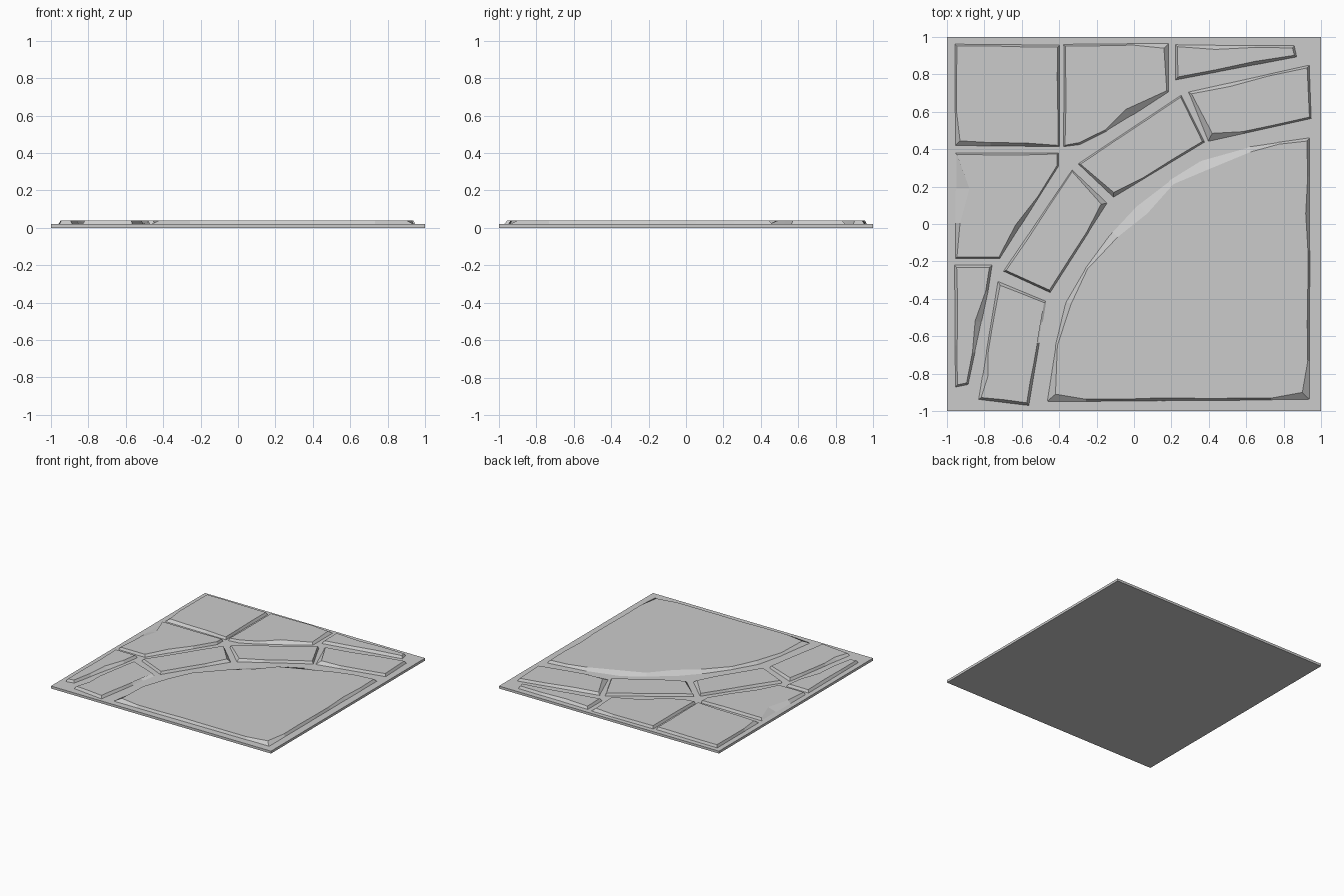
import bpy, bmesh, random
from mathutils import Vector

if "Cube" in bpy.data.objects:
    bpy.data.objects.remove(bpy.data.objects["Cube"])

random.seed(4)
GROUT, TOP = 0.02, 0.04


def make_object(name, bm):
    bmesh.ops.recalc_face_normals(bm, faces=bm.faces)
    mesh = bpy.data.meshes.new(name)
    bm.to_mesh(mesh)
    bm.free()
    obj = bpy.data.objects.new(name, mesh)
    bpy.context.collection.objects.link(obj)
    return obj


def offset(loop, dists):
    """Move each point of a counter-clockwise loop inward (mitred corners)."""
    out = []
    n = len(loop)
    for i, p in enumerate(loop):
        a = (p - loop[i - 1]).normalized()
        b = (loop[(i + 1) % n] - p).normalized()
        na, nb = Vector((-a.y, a.x)), Vector((-b.y, b.x))
        out.append(p + (na + nb) / max(0.6, 1 + na.dot(nb)) * dists[i])
    return out


def stone(name, corners, chips=(), step=0.2):
    """Flat-topped stone with a worn sloping rim and a few edge chips."""
    pts = [Vector(c) for c in corners]
    area = sum(a.x * b.y - b.x * a.y for a, b in zip(pts, pts[1:] + pts[:1]))
    if area < 0:
        pts.reverse()
    loop = []
    for a, b in zip(pts, pts[1:] + pts[:1]):
        k = max(1, round((b - a).length / step))
        loop += [a.lerp(b, j / k) for j in range(k)]
    n = len(loop)
    foot = offset(loop, [-random.uniform(0.006, 0.012)] * n)
    inset = [random.uniform(0.0, 0.006) for _ in loop]
    for x, y, depth in chips:
        i = min(range(n), key=lambda j: (loop[j] - Vector((x, y))).length)
        inset[i] = depth
    rim = offset(loop, inset)
    bm = bmesh.new()
    lo = [bm.verts.new((p.x, p.y, GROUT - 0.002)) for p in foot]
    hi = [bm.verts.new((p.x, p.y, TOP)) for p in rim]
    for i in range(n):
        j = (i + 1) % n
        bm.faces.new((lo[i], lo[j], hi[j], hi[i]))
    bm.faces.new(hi)
    bm.faces.new(lo[::-1])
    bmesh.ops.triangulate(bm, faces=[f for f in bm.faces if len(f.verts) > 4])
    return make_object(name, bm)


# Mortar bed
bm = bmesh.new()
bmesh.ops.create_cube(bm, size=1)
for v in bm.verts:
    v.co = (v.co.x * 2, v.co.y * 2, (v.co.z + 0.5) * GROUT)
make_object("mortar_bed", bm)

# Outer corner paving
stone("corner_slab", [(-.95, .425), (-.405, .42), (-.405, .95), (-.95, .955)],
      [(-.95, .42, .02), (-.77, .42, .012), (-.6, .42, .012)])
stone("outer_slab_back", [(-.37, .42), (-.29, .43), (-.15, .50), (-.02, .58),
                          (.18, .71), (.18, .96), (-.37, .955)],
      [(-.02, .58, .05), (.07, .64, .04), (.18, .96, .02)])
stone("outer_slab_left", [(-.95, .375), (-.41, .375), (-.41, .31), (-.72, -.18), (-.95, -.18)],
      [(-.95, .19, .07), (-.95, 0, .02), (-.62, -.02, .02)])
stone("outer_sliver_back", [(.23, .78), (.86, .90), (.85, .945), (.23, .95)],
      [(.65, .86, .01), (.4, .95, .015)])
stone("outer_sliver_left", [(-.95, -.23), (-.77, -.23), (-.79, -.36), (-.895, -.85), (-.945, -.86)],
      [(-.83, -.55, .025)])

# Curved row of border stones
stone("border_stone_1", [(.30, .70), (.93, .84), (.94, .57), (.40, .45)],
      [(.40, .45, .03), (.57, .76, .012)])
stone("border_stone_2", [(-.29, .32), (.25, .68), (.37, .44), (-.11, .15)], [(-.11, .15, .015)])
stone("border_stone_3", [(-.33, .28), (-.15, .11), (-.45, -.36), (-.69, -.25)], [(-.15, .11, .02)])
stone("border_stone_4", [(-.72, -.32), (-.48, -.42), (-.57, -.96), (-.82, -.93)],
      [(-.50, -.52, .06), (-.80, -.8, .02)], step=0.12)

# Large inner slab with curved edge
stone("inner_slab", [(-.455, -.94), (.93, -.93), (.93, .45), (.62, .405), (.37, .335),
                     (.2, .23), (.03, .10), (-.11, -.05), (-.25, -.24), (-.355, -.42),
                     (-.41, -.65)],
      [(.93, -.93, .03), (.37, .335, .05), (.2, .23, .02), (.03, .10, .06),
       (-.11, -.05, .03), (.62, .405, .02), (-.355, -.42, .02), (-.455, -.94, .03),
       (.93, .07, .012)])
